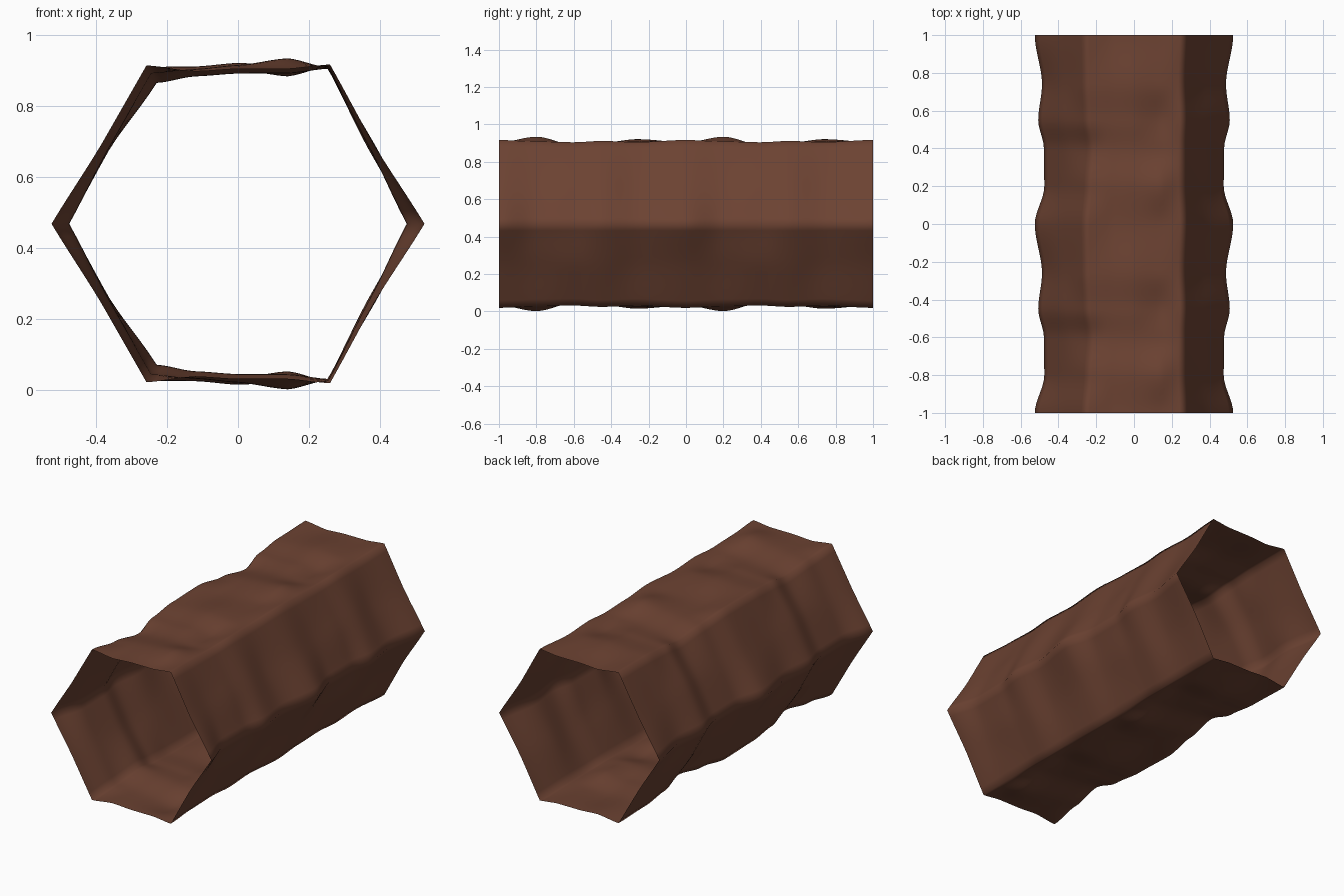
import bpy, bmesh, math

if "Cube" in bpy.data.objects:
    bpy.data.objects.remove(bpy.data.objects["Cube"])

ZC, R = 0.468, 0.5
H = R * math.sin(math.pi / 3)

# Hexagon stations from right tip over the top to left tip:
# (x, z) base point, outward direction, offsets at the five sample depths
s, c = 0.5, H / R
FS = [0, 0.2, 0.4, 0.55, 0.74]
STATIONS = [
    ((R, 0), (1, 0), [.025, -.025, -.023, .007, -.013]),
    ((.375, H / 2), (c, s), [.010, -.006, .003, .012, -.010]),
    ((.25, H), (s, c), [.018, .008, .004, .012, .005]),
    ((.14, H), (0, 1), [.003, .033, -.010, -.018, .012]),
    ((0, H), (0, 1), [.003, .014, -.010, .001, .020]),
    ((-.12, H), (0, 1), [-.004, .003, -.018, -.005, .010]),
    ((-.25, H), (-s, c), [.015, -.012, -.042, -.006, .010]),
    ((-.375, H / 2), (-c, s), [.012, -.012, -.015, .012, .003]),
    ((-R, 0), (-1, 0), [.025, -.025, -.023, .007, -.013]),
]


def ease(t):
    return t * t * (3 - 2 * t)


def offset(vals, y):
    """Smooth repeating offset along the tunnel (period 1)."""
    f = (y + 10) % 1.0
    for i in range(5):
        a, b = FS[i], FS[i + 1] if i < 4 else 1.0
        if f <= b:
            t = ease((f - a) / (b - a))
            return vals[i] * (1 - t) + vals[(i + 1) % 5] * t


def half_ring(y):
    pts = []
    n = 6
    for k in range(len(STATIONS) - 1):
        (p, d, v), (q, e, w) = STATIONS[k], STATIONS[k + 1]
        # each flat side is displaced along its own normal between corners
        o0, o1 = offset(v, y), offset(w, y)
        for j in range(n):
            t = j / n
            u = ease(t) * .6 + t * .4
            dx, dz = [(d[m] * o0) * (1 - u) + (e[m] * o1) * u for m in (0, 1)]
            pts.append((p[0] + (q[0] - p[0]) * t + dx,
                        p[1] + (q[1] - p[1]) * t + dz))
    p, d, v = STATIONS[-1]
    pts.append((p[0] + d[0] * offset(v, y), 0))
    return pts


# Open rocky hexagonal tunnel, lower half mirrors the upper half
bm = bmesh.new()
NY = 80
rings = []
for i in range(NY + 1):
    y = -1 + 2 * i / NY
    up = half_ring(y)
    loop = up + [(x, -z) for x, z in reversed(up[1:-1])]
    rings.append([bm.verts.new((x, y, ZC + z)) for x, z in loop])
for a, b in zip(rings, rings[1:]):
    m = len(a)
    for j in range(m):
        k = (j + 1) % m
        bm.faces.new((a[j], a[k], b[k], b[j]))
bmesh.ops.recalc_face_normals(bm, faces=bm.faces)

mesh = bpy.data.meshes.new("tunnel_wall")
bm.to_mesh(mesh)
bm.free()
tunnel = bpy.data.objects.new("tunnel_wall", mesh)
bpy.context.collection.objects.link(tunnel)

mat = bpy.data.materials.new("brown_rock")
mat.diffuse_color = (0.15, 0.055, 0.032, 1)
mat.use_nodes = True
mat.node_tree.nodes["Principled BSDF"].inputs["Base Color"].default_value = mat.diffuse_color
mesh.materials.append(mat)

bpy.context.view_layer.objects.active = tunnel
tunnel.select_set(True)
bpy.ops.object.shade_smooth_by_angle(angle=math.radians(70))
